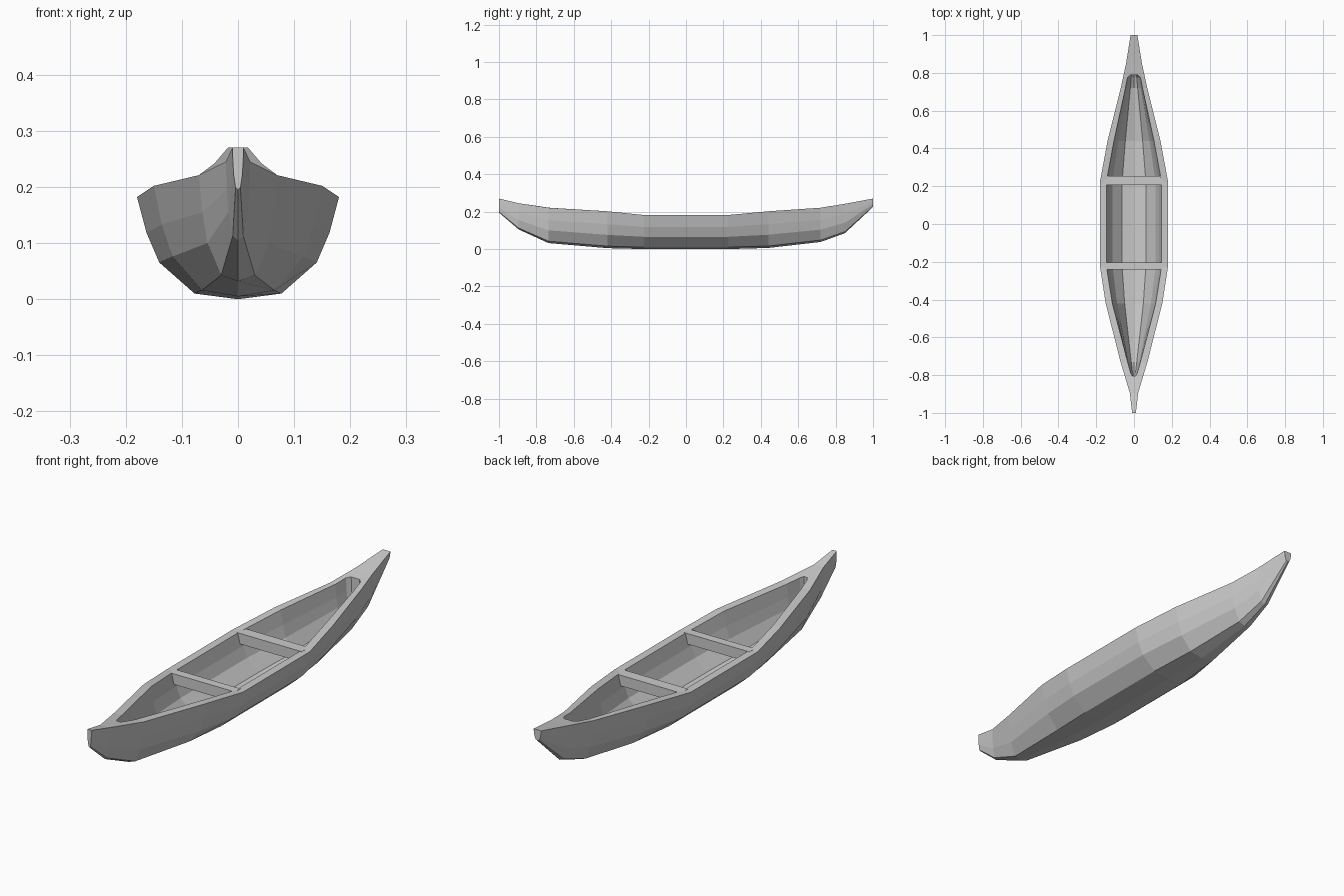
import bpy, bmesh

if "Cube" in bpy.data.objects:
    bpy.data.objects.remove(bpy.data.objects["Cube"])

# Cross-section: (fraction of half width, fraction of height) from rim to keel
SECTION = [(1, 1), (.906, .65), (.78, .36), (.43, .055), (0, 0)]

# Outer stations: y, half width at rim, rim height, keel height
OUTER = [(-1, .01, .27, .195), (-.895, .022, .245, .105), (-.735, .07, .221, .032),
         (-.42, .15, .202, .005), (-.225, .18, .182, 0), (.225, .18, .182, 0),
         (.44, .14, .202, .006), (.72, .07, .221, .038), (.85, .042, .242, .085),
         (1, .018, .27, .225)]
# Inner stations: same values plus the outer station whose rim they join
INNER = [(-.805, .008, .231, .10, 1), (-.79, .017, .229, .095, 1), (-.73, .034, .221, .062, 2),
         (-.42, .115, .202, .027, 3), (-.225, .146, .182, .02, 4), (.225, .146, .182, .02, 5),
         (.44, .106, .202, .028, 6), (.72, .045, .221, .066, 7), (.775, .034, .230, .085, 8),
         (.79, .02, .232, .09, 8)]


def make_object(name, bm):
    bmesh.ops.recalc_face_normals(bm, faces=bm.faces)
    mesh = bpy.data.meshes.new(name)
    bm.to_mesh(mesh)
    bm.free()
    obj = bpy.data.objects.new(name, mesh)
    bpy.context.collection.objects.link(obj)
    return obj


def ring(bm, y, w, top, keel):
    half = [(w * u, keel + (top - keel) * v) for u, v in SECTION]
    pts = [(-x, z) for x, z in half] + half[-2::-1]
    return [bm.verts.new((x, y, z)) for x, z in pts]


def loft(bm, rings):
    for a, b in zip(rings, rings[1:]):
        for i in range(len(a) - 1):
            bm.faces.new((a[i], a[i + 1], b[i + 1], b[i]))
    bm.faces.new(rings[0])
    bm.faces.new(rings[-1])


# Hull: outer skin, inner skin, rim and end decks
bm = bmesh.new()
outer = [ring(bm, *s) for s in OUTER]
inner = [ring(bm, *s[:4]) for s in INNER]
loft(bm, outer)
loft(bm, inner)
for side in (0, -1):
    for k in range(len(inner) - 1):
        a, b = INNER[k][4], INNER[k + 1][4]
        corners = [outer[a][side], outer[b][side], inner[k + 1][side], inner[k][side]]
        bm.faces.new(list(dict.fromkeys(corners)))
for tip, nxt, well in ((outer[0], outer[1], inner[0]), (outer[-1], outer[-2], inner[-1])):
    bm.faces.new((tip[0], tip[-1], nxt[-1], nxt[0]))
    bm.faces.new((nxt[0], nxt[-1], well[-1], well[0]))
make_object("hull", bm)

# Cross braces, flush with the rim
for name, y0, y1 in (("front_thwart", -.242, -.205), ("rear_thwart", .207, .255)):
    bm = bmesh.new()
    bmesh.ops.create_cube(bm, size=1)
    for v in bm.verts:
        v.co = (v.co.x * .31, y0 if v.co.y < 0 else y1, .138 if v.co.z < 0 else .183)
    make_object(name, bm)
